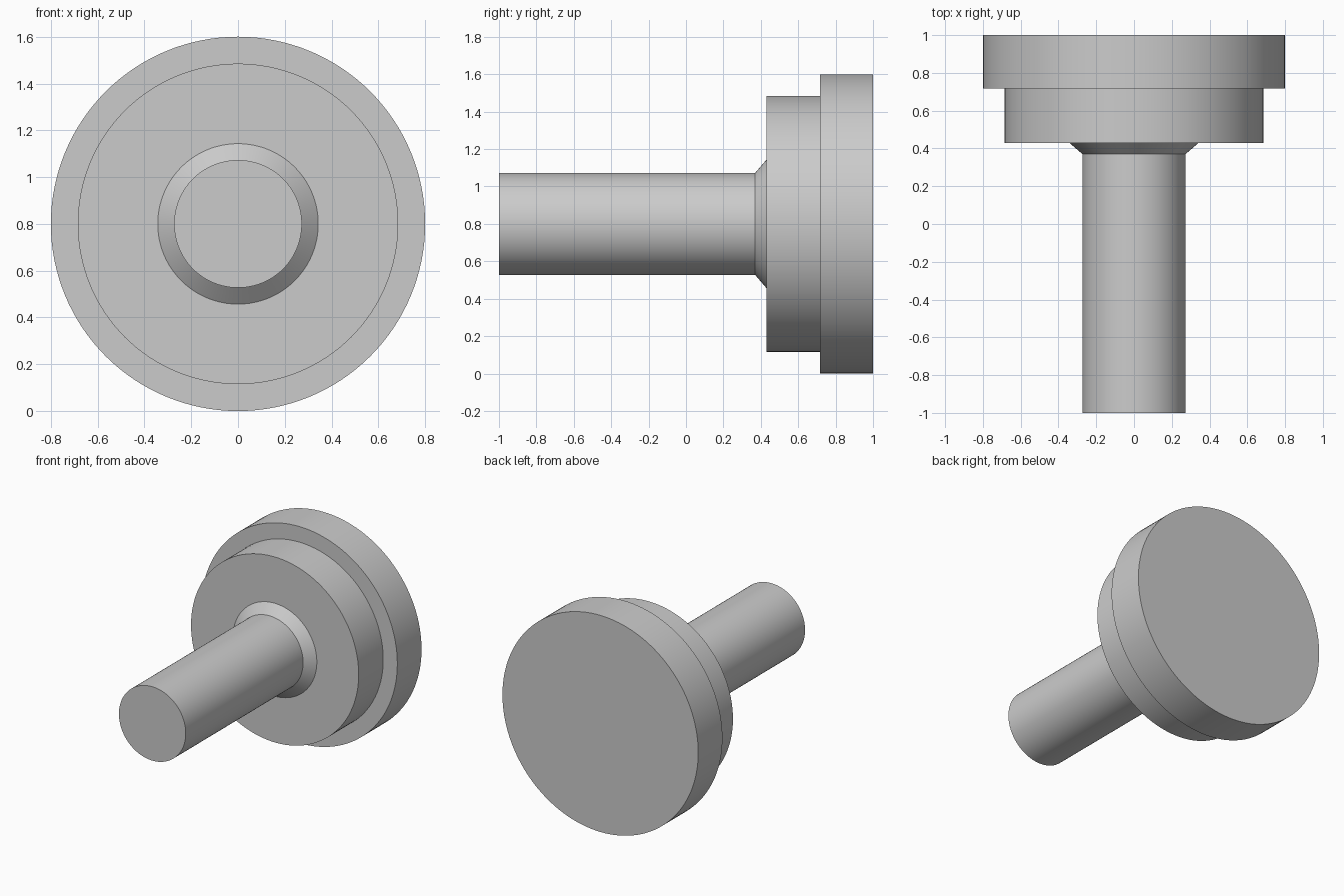
import bpy, bmesh, math

cube = bpy.data.objects.get("Cube")
if cube:
    bpy.data.objects.remove(cube, do_unlink=True)

SEGMENTS = 128
AXIS_HEIGHT = 0.8

# Single flat colour
grey = bpy.data.materials.new("plain_grey")
grey.use_nodes = True
colour = (0.6, 0.6, 0.6, 1.0)
grey.diffuse_color = colour
grey.node_tree.nodes["Principled BSDF"].inputs["Base Color"].default_value = colour


def lathe(name, profile, material):
    """Revolve (radius, y) points round the y axis and cap both ends."""
    bm = bmesh.new()
    rings = []
    for radius, y in profile:
        ring = []
        for i in range(SEGMENTS):
            a = math.tau * i / SEGMENTS
            ring.append(bm.verts.new((radius * math.cos(a), y, radius * math.sin(a))))
        rings.append(ring)
    for near, far in zip(rings, rings[1:]):
        for i in range(SEGMENTS):
            j = (i + 1) % SEGMENTS
            bm.faces.new((near[i], near[j], far[j], far[i]))
    bm.faces.new(rings[0])
    bm.faces.new(rings[-1])
    bmesh.ops.recalc_face_normals(bm, faces=bm.faces)
    mesh = bpy.data.meshes.new(name)
    bm.to_mesh(mesh)
    bm.free()
    mesh.materials.append(material)
    obj = bpy.data.objects.new(name, mesh)
    obj.location.z = AXIS_HEIGHT
    bpy.context.collection.objects.link(obj)
    bpy.ops.object.select_all(action='DESELECT')
    obj.select_set(True)
    bpy.context.view_layer.objects.active = obj
    bpy.ops.object.shade_smooth_by_angle(angle=math.radians(30))
    return obj


# Shaft, flared collar, stepped shoulder and wide head as one turned solid
lathe("stepped_pin", [
    (0.273, -1.0), (0.273, 0.37),
    (0.343, 0.43), (0.685, 0.43),
    (0.685, 0.717), (0.8, 0.717),
    (0.8, 1.0),
], grey)
